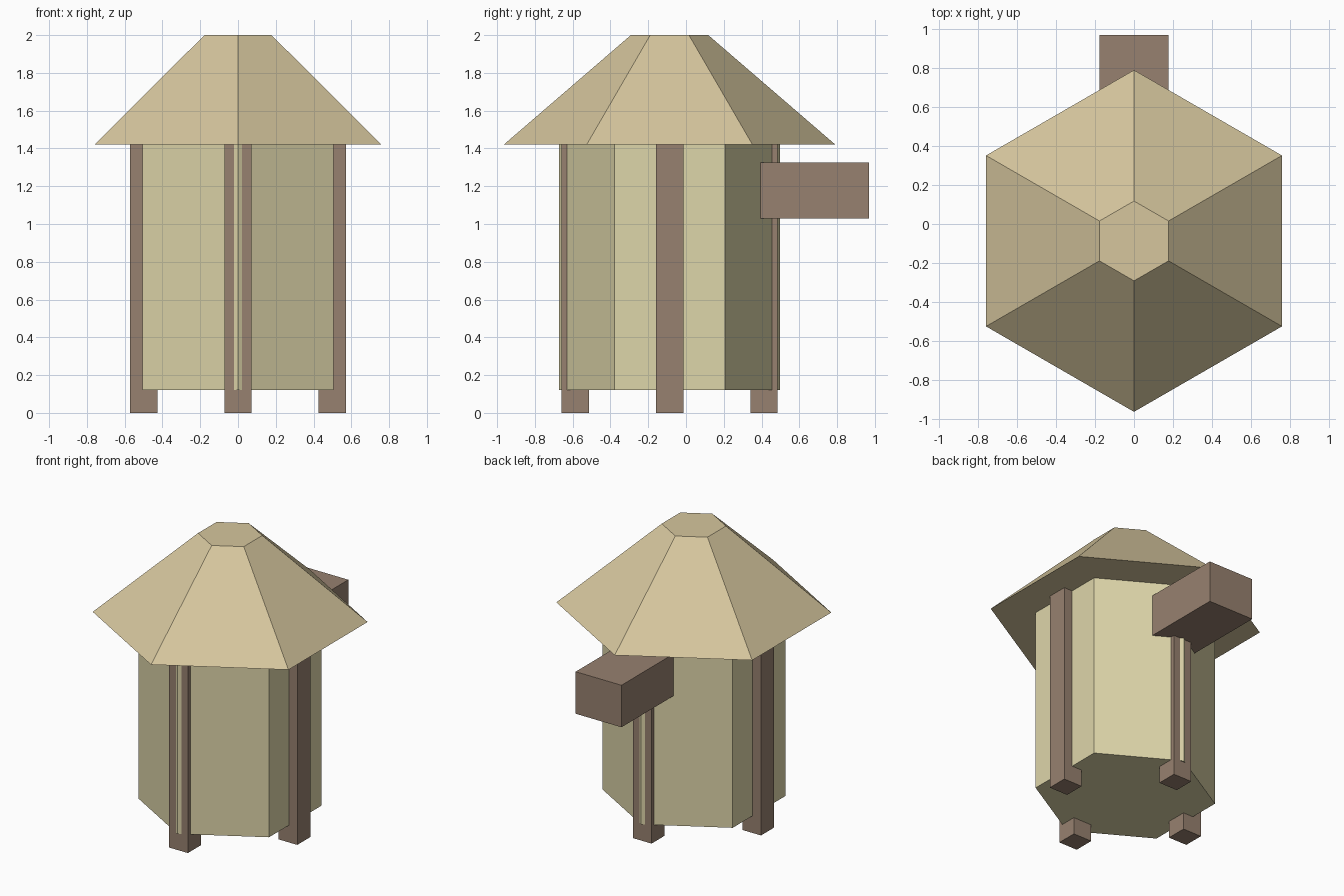
import bpy, bmesh, math

if "Cube" in bpy.data.objects:
    bpy.data.objects.remove(bpy.data.objects["Cube"])

CY = -0.087  # hut axis in y


def material(name, rgb):
    m = bpy.data.materials.new(name)
    m.diffuse_color = (*rgb, 1)
    m.use_nodes = True
    m.node_tree.nodes["Principled BSDF"].inputs["Base Color"].default_value = m.diffuse_color
    return m


roof_mat = material("thatch", (0.67, 0.565, 0.34))
wall_mat = material("pale_wall", (0.73, 0.67, 0.40))
wood_mat = material("wood", (0.31, 0.22, 0.16))


def finish(name, bm, mat):
    bmesh.ops.recalc_face_normals(bm, faces=bm.faces)
    mesh = bpy.data.meshes.new(name)
    bm.to_mesh(mesh)
    bm.free()
    mesh.materials.append(mat)
    obj = bpy.data.objects.new(name, mesh)
    bpy.context.collection.objects.link(obj)


def hex_frustum(name, r0, r1, z0, z1, mat):
    """Closed six-sided prism or frustum with a corner facing the front."""
    bm = bmesh.new()
    rings = []
    for r, z in ((r0, z0), (r1, z1)):
        angles = [math.radians(30 + 60 * i) for i in range(6)]
        rings.append([bm.verts.new((r * math.cos(a), CY + r * math.sin(a), z))
                      for a in angles])
    low, high = rings
    bm.faces.new(low)
    bm.faces.new(high)
    for i in range(6):
        j = (i + 1) % 6
        bm.faces.new((low[i], low[j], high[j], high[i]))
    finish(name, bm, mat)


def box(name, lo, hi, mat):
    bm = bmesh.new()
    bmesh.ops.create_cube(bm, size=1)
    for v in bm.verts:
        v.co = [(a + b) / 2 + c * (b - a) for a, b, c in zip(lo, hi, v.co)]
    finish(name, bm, mat)


# Walls and overhanging flat-topped roof
hex_frustum("walls", 0.585, 0.585, 0.12, 1.42, wall_mat)
hex_frustum("roof", 0.878, 0.205, 1.42, 2.0, roof_mat)

# Four posts partly sunk into the walls
H = 0.0725
for side, dx, dy in (("front", 0, -0.5), ("back", 0, 0.5),
                     ("left", -0.5, 0), ("right", 0.5, 0)):
    x, y = dx, CY + dy
    box(side + "_post", (x - H, y - H, 0), (x + H, y + H, 1.42), wood_mat)

# Beam block sticking out of the back
box("back_beam", (-0.178, 0.3, 1.03), (0.178, 0.97, 1.325), wood_mat)
